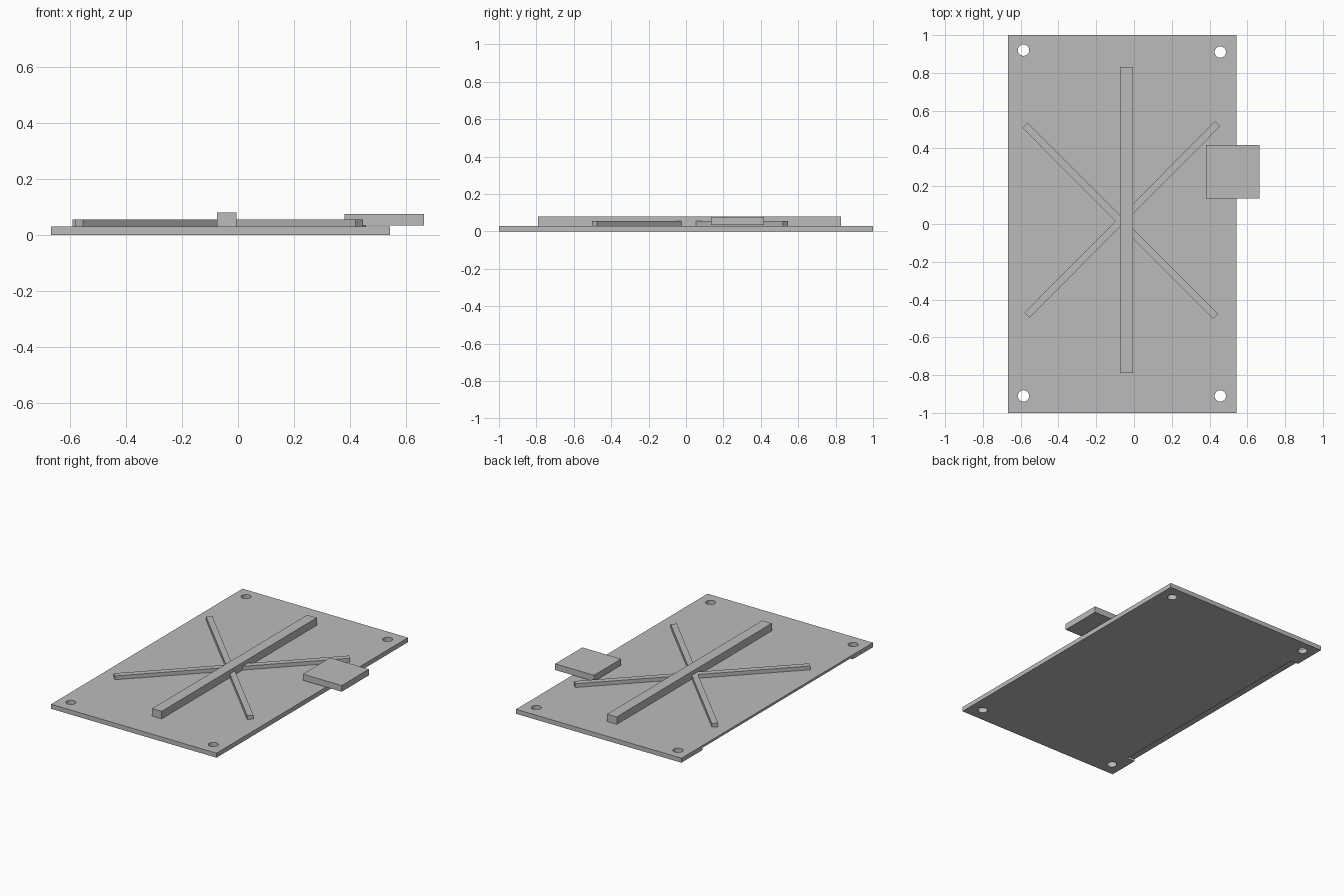
import bpy
import math
from mathutils import Vector

cube = bpy.data.objects.get("Cube")
if cube:
    bpy.data.objects.remove(cube, do_unlink=True)

# Single plain grey
grey = bpy.data.materials.new("plain grey")
grey.use_nodes = True
colour = (0.5, 0.5, 0.5, 1)
grey.diffuse_color = colour
grey.node_tree.nodes["Principled BSDF"].inputs["Base Color"].default_value = colour


def box(name, low, high, angle=0):
    """Box between two corners, turned about its own centre."""
    low, high = Vector(low), Vector(high)
    bpy.ops.mesh.primitive_cube_add(size=1, location=(low + high) / 2, rotation=(0, 0, angle))
    obj = bpy.context.object
    obj.name = name
    obj.scale = high - low
    bpy.ops.object.transform_apply(location=False, rotation=False, scale=True)
    obj.data.materials.append(grey)
    return obj


def strip(name, start, end, width, z0, z1):
    """Straight rib between two points on the plate."""
    start, end = Vector(start), Vector(end)
    mid, run = (start + end) / 2, end - start
    half = run.length / 2
    return box(name, (mid.x - half, mid.y - width / 2, z0),
               (mid.x + half, mid.y + width / 2, z1), math.atan2(run.y, run.x))


def cut(target, cutter):
    cutter.hide_render = True
    mod = target.modifiers.new("cut", 'BOOLEAN')
    mod.operation = 'DIFFERENCE'
    mod.solver = 'EXACT'
    mod.object = cutter
    bpy.context.view_layer.objects.active = target
    bpy.ops.object.modifier_apply(modifier=mod.name)
    bpy.data.objects.remove(cutter, do_unlink=True)


TOP = 0.03

# Base plate with corner holes
plate = box("base_plate", (-0.667, -1, 0), (0.543, 1, TOP))
for x, y in ((-0.585, 0.92), (0.457, 0.91), (-0.585, -0.91), (0.457, -0.91)):
    bpy.ops.mesh.primitive_cylinder_add(vertices=32, radius=0.03, depth=0.2, location=(x, y, 0))
    cut(plate, bpy.context.object)

# Shallow rebate under the right edge
cut(plate, box("rebate_cutter", (-0.8, -0.79, -0.1), (-0.61, 0.78, 0.015)))

# Long central bar and crossed ribs
box("centre_bar", (-0.075, -0.79, TOP), (-0.005, 0.83, 0.08))
strip("cross_rib_rising", (-0.567, -0.483), (0.443, 0.531), 0.038, TOP, 0.055)
strip("cross_rib_falling", (-0.578, 0.523), (0.433, -0.49), 0.038, TOP, 0.055)

# Overhanging side tab
box("side_tab", (0.38, 0.135, 0.035), (0.664, 0.418, 0.076))
